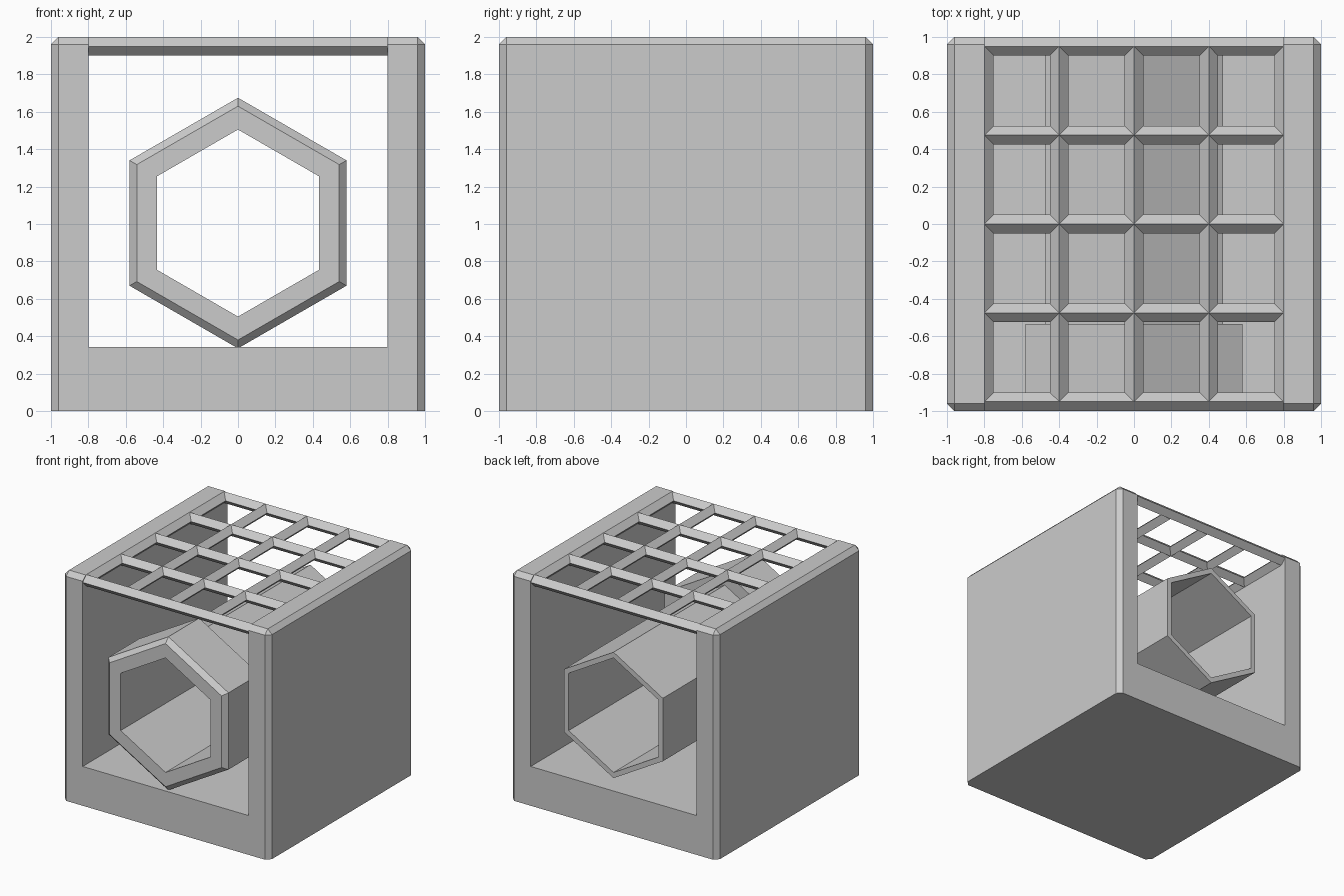
import bpy, bmesh
from math import sin, cos, pi
from mathutils import Vector

if "Cube" in bpy.data.objects:
    bpy.data.objects.remove(bpy.data.objects["Cube"], do_unlink=True)

grey = bpy.data.materials.new("plain_grey")
grey.use_nodes = True
grey.diffuse_color = (0.6, 0.6, 0.6, 1)
grey.node_tree.nodes["Principled BSDF"].inputs["Base Color"].default_value = (0.6, 0.6, 0.6, 1)


def finish(name, bm):
    bmesh.ops.recalc_face_normals(bm, faces=bm.faces)
    mesh = bpy.data.meshes.new(name)
    bm.to_mesh(mesh)
    bm.free()
    mesh.materials.append(grey)
    obj = bpy.data.objects.new(name, mesh)
    bpy.context.collection.objects.link(obj)
    return obj


def housing():
    # U-shaped channel, extruded front to back
    bm = bmesh.new()
    half = [(1, 0), (1, 2), (0.8, 2), (0.8, 0.343)]
    profile = half + [(-x, z) for x, z in reversed(half)]
    face = bm.faces.new([bm.verts.new((x, -1, z)) for x, z in profile])
    new = bmesh.ops.extrude_face_region(bm, geom=[face])["geom"]
    bmesh.ops.translate(bm, vec=(0, 2, 0),
                        verts=[v for v in new if isinstance(v, bmesh.types.BMVert)])

    # chamfer the outer upright and top edges only
    def outer(edge):
        a, b = (v.co for v in edge.verts)
        side = abs(a.x) > 0.99 and a.x == b.x
        end = abs(a.y) > 0.99 and a.y == b.y
        top = a.z > 1.99 and b.z > 1.99
        return side + end + top == 2

    bmesh.ops.bevel(bm, geom=[e for e in bm.edges if outer(e)], offset=0.04,
                    segments=1, profile=0.5, affect='EDGES')
    finish("housing", bm)


def tube():
    # hollow six-sided tube with a thick chamfered collar at the front
    bm = bmesh.new()
    section = [(-1, 0.5), (-1, 0.625), (-0.96, 0.67), (-0.535, 0.67),
               (-0.535, 0.55), (1, 0.55), (1, 0.5)]
    rings = [[bm.verts.new((r * sin(i * pi / 3), y, 1.005 + r * cos(i * pi / 3)))
              for i in range(6)] for y, r in section]
    for a, b in zip(rings, rings[1:] + rings[:1]):
        for i in range(6):
            j = (i + 1) % 6
            bm.faces.new((a[i], a[j], b[j], b[i]))
    finish("hexagonal_tube", bm)


def bar(name, start, end, r=0.05):
    # diamond-section bar between two points
    bm = bmesh.new()
    start, end = Vector(start), Vector(end)
    up = Vector((0, 0, r))
    side = (end - start).normalized().cross(up)
    ends = [[bm.verts.new(p + d) for d in (up, side, -up, -side)] for p in (start, end)]
    for i in range(4):
        j = (i + 1) % 4
        bm.faces.new((ends[0][i], ends[0][j], ends[1][j], ends[1][i]))
    for loop in ends:
        bm.faces.new(loop)
    finish(name, bm)


housing()
tube()

# top grille
for k in range(-2, 3):
    y, x = k * 0.475, k * 0.4
    bar(f"grille_cross_bar_{k + 3}", (-0.81, y, 1.95), (0.81, y, 1.95))
    bar(f"grille_long_bar_{k + 3}", (x, -0.95, 1.95), (x, 0.95, 1.95))
